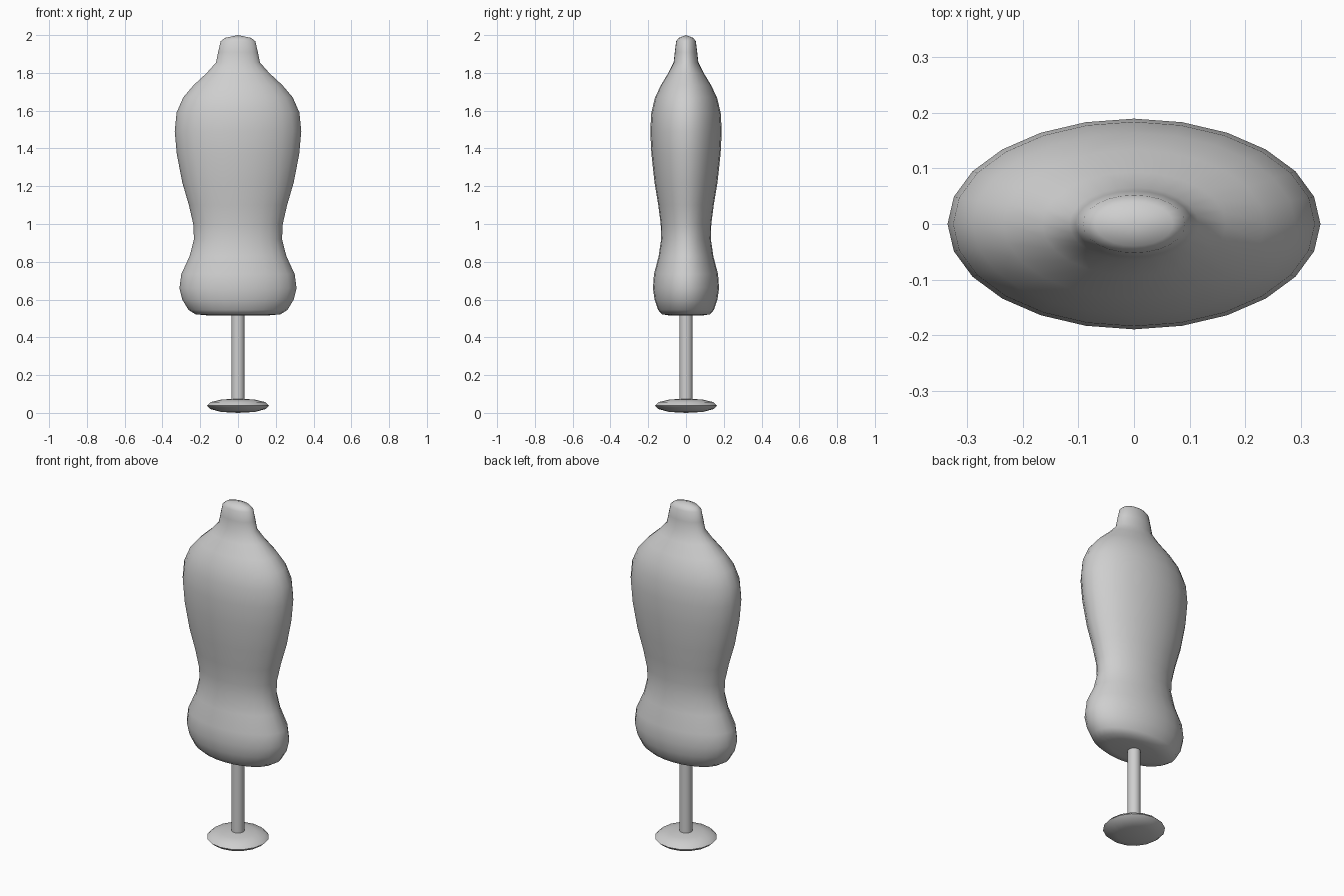
import bpy
import bmesh
from math import sin, cos, pi, radians

cube = bpy.data.objects.get("Cube")
if cube:
    bpy.data.objects.remove(cube, do_unlink=True)

grey = bpy.data.materials.new("light grey")
grey.use_nodes = True
colour = (0.62, 0.62, 0.62, 1)
grey.diffuse_color = colour
grey.node_tree.nodes["Principled BSDF"].inputs["Base Color"].default_value = colour


def lathe(name, profile, sides, depth=1.0, sharp_angle=60):
    """Spin (radius, height) points into a closed, optionally flattened body."""
    bm = bmesh.new()
    rings = []
    for r, z in profile:
        if r == 0:
            rings.append([bm.verts.new((0, 0, z))] * sides)
        else:
            turns = [2 * pi * i / sides for i in range(sides)]
            rings.append([bm.verts.new((r * cos(a), r * depth * sin(a), z)) for a in turns])
    for low, high in zip(rings, rings[1:]):
        for i in range(sides):
            j = (i + 1) % sides
            corners = dict.fromkeys((low[i], low[j], high[j], high[i]))
            bm.faces.new(list(corners))
    bmesh.ops.recalc_face_normals(bm, faces=bm.faces)
    mesh = bpy.data.meshes.new(name)
    bm.to_mesh(mesh)
    bm.free()
    mesh.materials.append(grey)
    obj = bpy.data.objects.new(name, mesh)
    bpy.context.collection.objects.link(obj)
    bpy.ops.object.select_all(action="DESELECT")
    obj.select_set(True)
    bpy.context.view_layer.objects.active = obj
    bpy.ops.object.shade_smooth_by_angle(angle=radians(sharp_angle))
    return obj


# Flattened torso, from the underside up to the neck cap
lathe("torso", [
    (0, 0.515), (0.15, 0.515), (0.225, 0.522), (0.262, 0.545), (0.295, 0.60),
    (0.31, 0.66), (0.30, 0.735), (0.256, 0.83), (0.233, 0.92), (0.237, 1.0),
    (0.26, 1.10), (0.295, 1.22), (0.324, 1.37), (0.335, 1.49), (0.325, 1.59),
    (0.29, 1.67), (0.235, 1.735), (0.165, 1.80), (0.116, 1.855), (0.105, 1.91),
    (0.092, 1.967), (0.07, 1.985), (0, 2.0),
], 24, depth=0.565, sharp_angle=80)

# Support pole
lathe("pole", [(0, 0.06), (0.035, 0.06), (0.035, 0.53), (0, 0.53)], 16)

# Round foot with a soft rim
lathe("base", [
    (0, 0), (0.09, 0.005), (0.145, 0.02), (0.165, 0.038),
    (0.145, 0.057), (0.09, 0.07), (0, 0.077),
], 16, sharp_angle=80)
